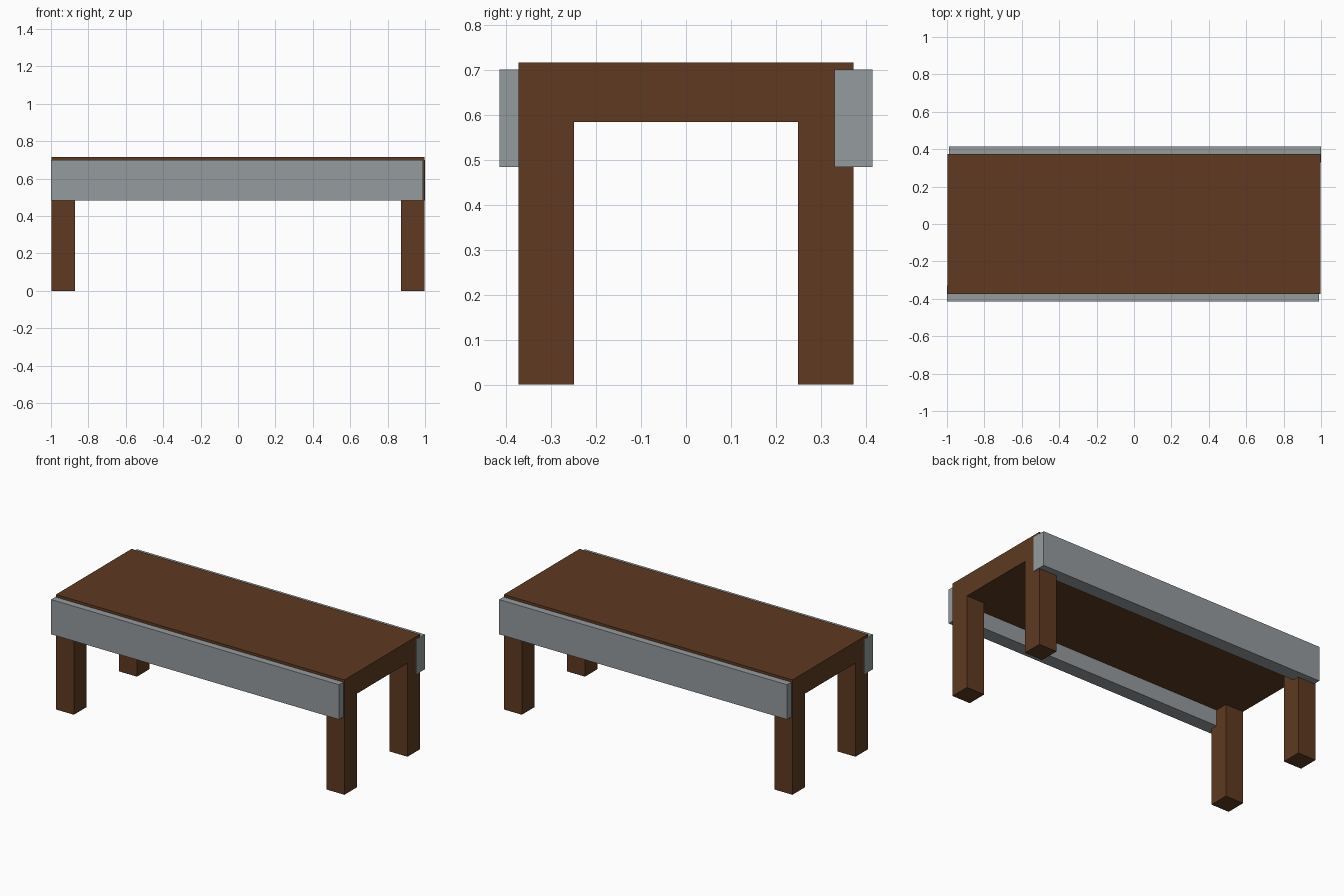
import bpy
import bmesh

cube = bpy.data.objects.get("Cube")
if cube:
    bpy.data.objects.remove(cube, do_unlink=True)


def material(name, rgb):
    mat = bpy.data.materials.new(name)
    mat.use_nodes = True
    mat.diffuse_color = (*rgb, 1)
    mat.node_tree.nodes["Principled BSDF"].inputs["Base Color"].default_value = (*rgb, 1)
    return mat


def box(name, low, high, mat):
    """Flat-faced box between two opposite corners."""
    mesh = bpy.data.meshes.new(name)
    bm = bmesh.new()
    bmesh.ops.create_cube(bm, size=1)
    for v in bm.verts:
        v.co = [a + (b - a) * (c + 0.5) for a, b, c in zip(low, high, v.co)]
    bm.to_mesh(mesh)
    bm.free()
    mesh.materials.append(mat)
    obj = bpy.data.objects.new(name, mesh)
    bpy.context.collection.objects.link(obj)
    return obj


brown = material("dark brown wood", (0.112, 0.042, 0.0152))
grey = material("grey metal", (0.301, 0.328, 0.337))

HALF_X, HALF_Y = 0.996, 0.373
TOP, UNDER, LEG = 0.717, 0.584, 0.124

# Table top
box("table_top", (-HALF_X, -HALF_Y, UNDER), (HALF_X, HALF_Y, TOP), brown)

# Four legs, flush with the corners of the top
for end, sx in (("left", 1), ("right", -1)):
    for side, sy in (("front", -1), ("back", 1)):
        xs = sorted((sx * HALF_X, sx * (HALF_X - LEG)))
        ys = sorted((sy * HALF_Y, sy * (HALF_Y - LEG)))
        box(f"{side}_{end}_leg", (xs[0], ys[0], 0), (xs[1], ys[1], UNDER), brown)

# Long rails, each shifted slightly past one end of the top
for side, s in (("front", -1), ("back", 1)):
    ys = sorted((s * 0.33, s * 0.415))
    shift = s * 0.006
    box(f"{side}_rail", (shift - 0.994, ys[0], 0.484), (shift + 0.994, ys[1], 0.701), grey)
